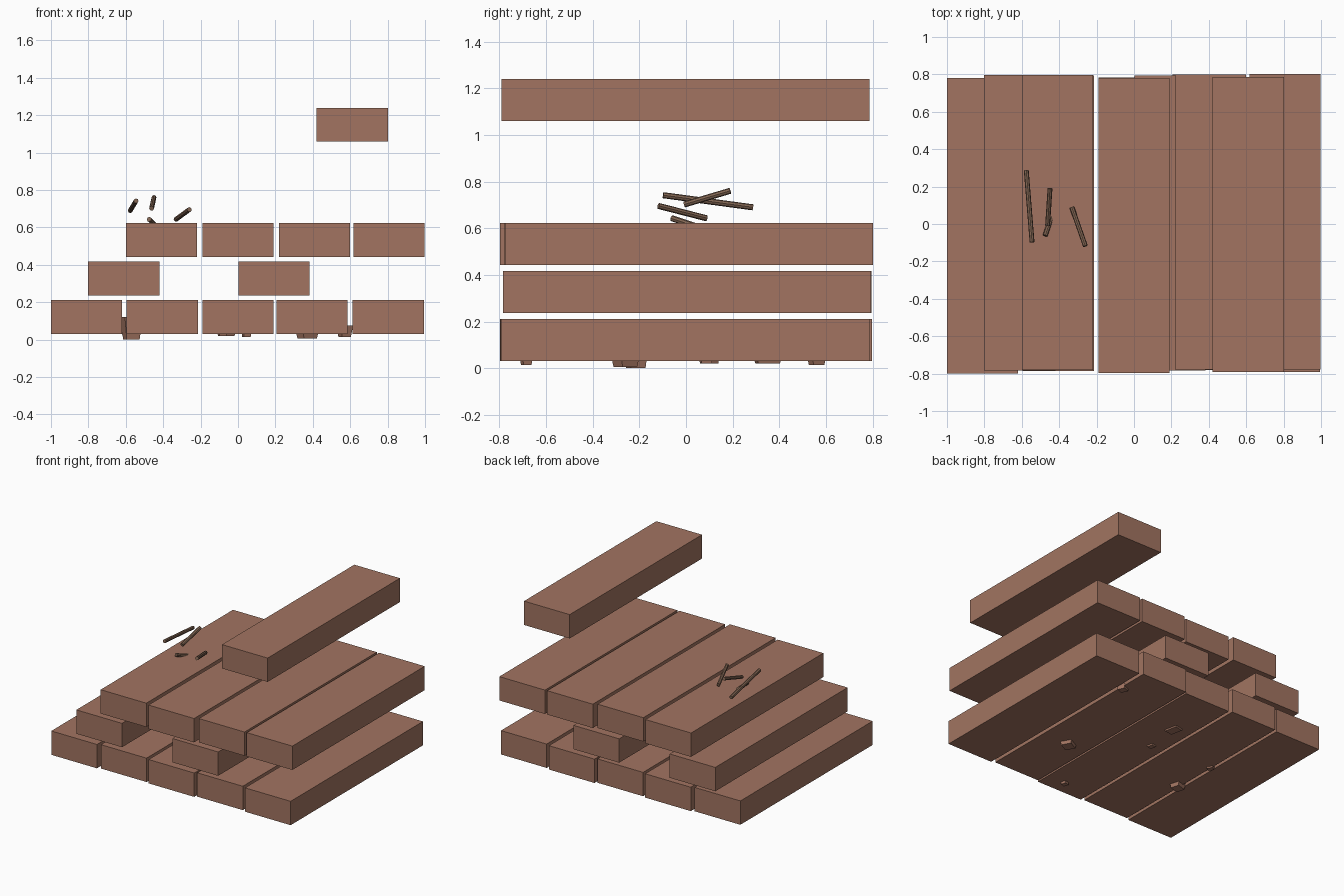
import bpy
from mathutils import Vector, Euler

if "Cube" in bpy.data.objects:
    bpy.data.objects.remove(bpy.data.objects["Cube"])


def material(name, rgb):
    m = bpy.data.materials.new(name)
    m.diffuse_color = (*rgb, 1)
    m.use_nodes = True
    m.node_tree.nodes["Principled BSDF"].inputs["Base Color"].default_value = m.diffuse_color
    return m


brick_mat = material("clay_brown", (0.36, 0.175, 0.12))
twig_mat = material("twig_brown", (0.22, 0.13, 0.085))


def plank(name, x0, y0, z0, size=(0.381, 1.578, 0.18)):
    bpy.ops.mesh.primitive_cube_add(size=1)
    o = bpy.context.object
    o.name = name
    o.scale = size
    o.location = Vector((x0, y0, z0)) + Vector(size) / 2
    bpy.ops.object.transform_apply(location=False, rotation=False, scale=True)
    o.data.materials.append(brick_mat)


def twig(name, a, b, r=0.013):
    a, b = Vector(a), Vector(b)
    d = b - a
    bpy.ops.mesh.primitive_cylinder_add(vertices=8, radius=r, depth=d.length,
                                        location=(a + b) / 2)
    o = bpy.context.object
    o.name = name
    o.rotation_euler = d.to_track_quat('Z', 'Y').to_euler()
    o.data.materials.append(twig_mat)


def stone(name, x, y, z0, z1, w, l, turn):
    # small chipped block, narrower underneath
    bpy.ops.mesh.primitive_cube_add(size=1, location=(x, y, (z0 + z1) / 2))
    o = bpy.context.object
    o.name = name
    for v in o.data.vertices:
        k = 1.0 if v.co.z > 0 else 0.72
        v.co = (v.co.x * w * k, v.co.y * l * k, v.co.z * (z1 - z0))
    o.rotation_euler = Euler((0, 0, turn))
    o.data.materials.append(brick_mat)


# Stacked layers of long planks: (layer, base z, [(left x, front y)])
layers = [
    ("bottom_plank", 0.031, [(-1.0, -0.798), (-0.595, -0.785), (-0.19, -0.795),
                             (0.205, -0.78), (0.613, -0.792)]),
    ("middle_plank", 0.237, [(-0.802, -0.782), (0.002, -0.784)]),
    ("top_plank", 0.443, [(-0.6, -0.781), (-0.19, -0.797), (0.218, -0.778),
                          (0.617, -0.777)]),
    ("raised_plank", 1.06, [(0.42, -0.791)]),
]
for name, z, spots in layers:
    for i, (x, y) in enumerate(spots):
        plank(f"{name}_{i + 1}", x, y, z)

# Loose twigs above the top layer
twigs = [
    ((-0.545, -0.098, 0.742), (-0.576, 0.287, 0.69)),
    ((-0.462, -0.008, 0.702), (-0.449, 0.19, 0.761)),
    ((-0.26, -0.118, 0.696), (-0.332, 0.088, 0.643)),
    ((-0.475, -0.062, 0.644), (-0.41, 0.13, 0.58)),
]
for i, (a, b) in enumerate(twigs):
    twig(f"twig_{i + 1}", a, b)

# Rubble stones pressed into the underside
stones = [
    (0.57, 0.56, 0.014, 0.075, 0.07, 0.07, 0.4),
    (0.37, -0.26, 0.006, 0.09, 0.11, 0.10, 0.5),
    (0.045, -0.685, 0.014, 0.07, 0.05, 0.05, 0.3),
    (-0.085, 0.085, 0.02, 0.07, 0.05, 0.06, 0.2),
    (-0.06, 0.35, 0.021, 0.07, 0.09, 0.13, 0.2),
    (-0.59, 0.11, 0.02, 0.07, 0.05, 0.06, 0.6),
    (-0.57, -0.215, 0.002, 0.12, 0.10, 0.09, 0.3),
]
for i, s in enumerate(stones):
    stone(f"stone_{i + 1}", *s)
